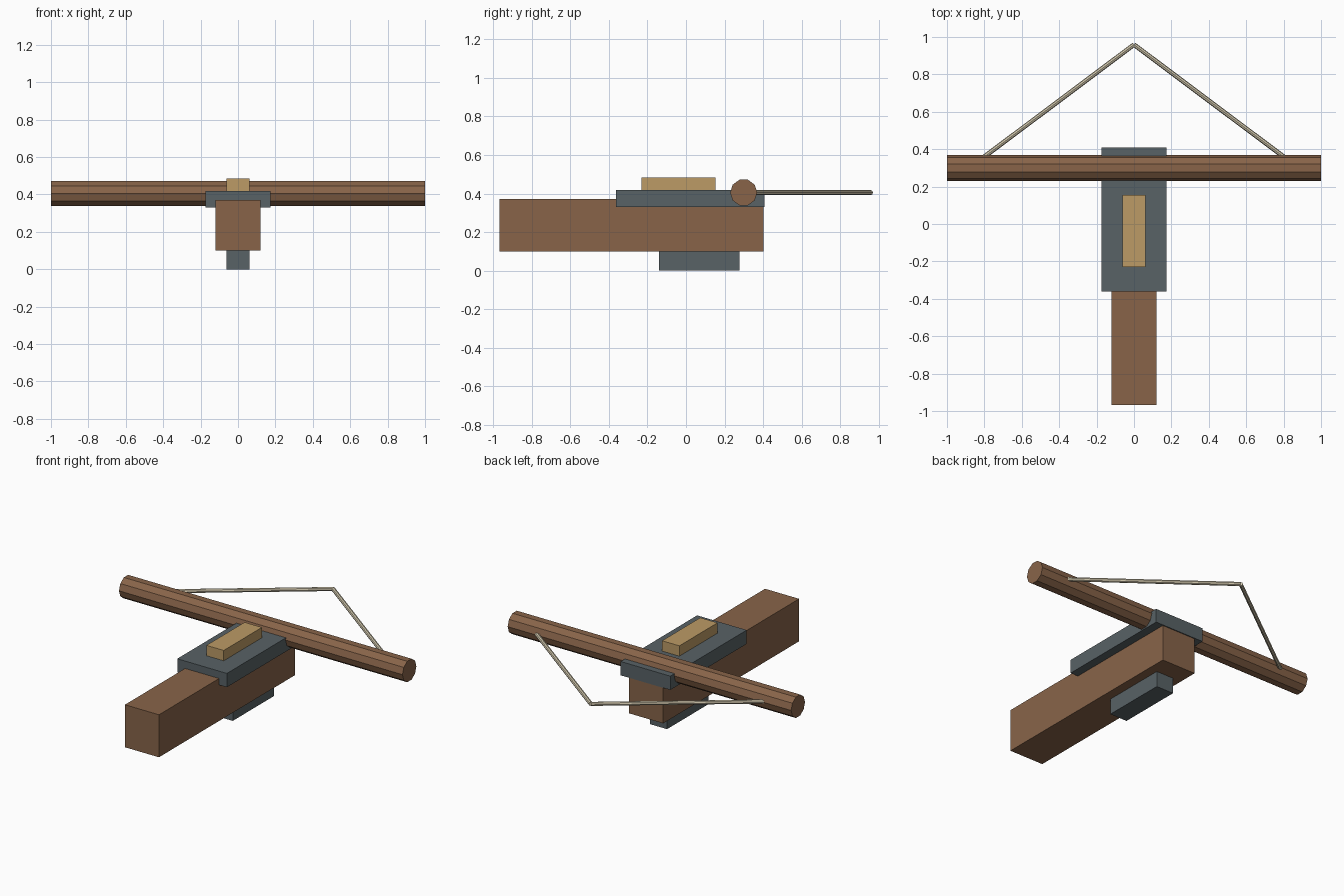
import bpy
from mathutils import Vector, Matrix
from math import pi

if "Cube" in bpy.data.objects:
    bpy.data.objects.remove(bpy.data.objects["Cube"])


def material(name, r, g, b):
    m = bpy.data.materials.new(name)
    lin = [((c / 255 + 0.055) / 1.055) ** 2.4 for c in (r, g, b)]
    m.diffuse_color = (*lin, 1)
    m.use_nodes = True
    m.node_tree.nodes["Principled BSDF"].inputs["Base Color"].default_value = m.diffuse_color
    return m


wood = material("brown wood", 136, 100, 73)
steel = material("grey steel", 88, 98, 102)
brass = material("pale brass", 188, 155, 102)
cord = material("cream cord", 208, 198, 172)


def box(name, mat, x, y, z):
    """Box from (min, max) ranges on each axis."""
    lo, hi = Vector((x[0], y[0], z[0])), Vector((x[1], y[1], z[1]))
    size = hi - lo
    bpy.ops.mesh.primitive_cube_add(size=1, location=(lo + hi) / 2)
    ob = bpy.context.object
    ob.name = name
    ob.data.transform(Matrix.Diagonal((*size, 1)))
    ob.data.materials.append(mat)


def rod(name, mat, a, b, radius, sides, spin=0.0):
    """Faceted cylinder between two points."""
    a, b = Vector(a), Vector(b)
    bpy.ops.mesh.primitive_cylinder_add(vertices=sides, radius=radius,
                                        depth=(b - a).length, location=(a + b) / 2)
    ob = bpy.context.object
    ob.name = name
    ob.data.transform(Matrix.Rotation(spin, 4, 'Z'))
    ob.rotation_euler = (b - a).to_track_quat('Z', 'Y').to_euler()
    ob.data.materials.append(mat)


# Stock with steel top plate, brass rail and lower grip block
box("stock", wood, (-0.12, 0.12), (-0.968, 0.402), (0.10, 0.371))
box("top_plate", steel, (-0.175, 0.175), (-0.362, 0.408), (0.33, 0.418))
box("rail", brass, (-0.061, 0.061), (-0.231, 0.154), (0.41, 0.484))
box("grip_block", steel, (-0.061, 0.061), (-0.14, 0.278), (0, 0.11))

# Ten-sided bow bar, flat facet on top
rod("bow_bar", wood, (-1, 0.299, 0.405), (1, 0.299, 0.405), 0.07, 10, pi / 2)

# Two halves of the string meeting ahead of the bow
for side, label in ((-1, "left"), (1, "right")):
    rod("string_" + label, cord, (side * 0.82, 0.345, 0.405), (0, 0.959, 0.405), 0.0125, 8)
